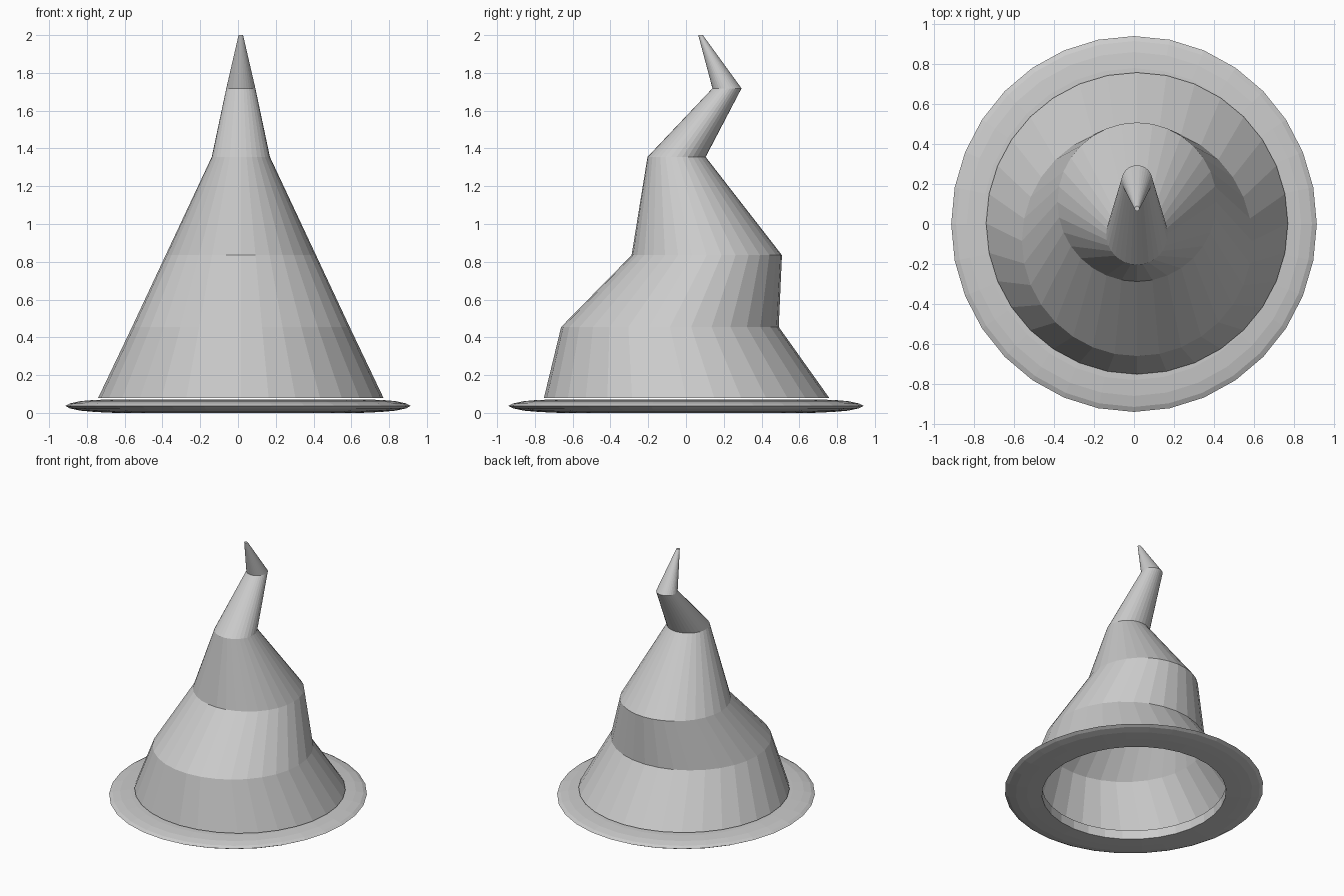
import bpy, bmesh
from math import cos, sin, tau

if "Cube" in bpy.data.objects:
    bpy.data.objects.remove(bpy.data.objects["Cube"])

SIDES = 32


def ring(bm, cx, cy, z, rx, ry):
    return [bm.verts.new((cx + rx * cos(tau * i / SIDES), cy + ry * sin(tau * i / SIDES), z))
            for i in range(SIDES)]


def bridge(bm, a, b):
    for i in range(SIDES):
        j = (i + 1) % SIDES
        bm.faces.new((a[i], a[j], b[j], b[i]))


def finish(bm, name):
    mesh = bpy.data.meshes.new(name)
    bm.to_mesh(mesh)
    bm.free()
    obj = bpy.data.objects.new(name, mesh)
    bpy.context.collection.objects.link(obj)
    return obj


# Crooked cone, open at the bottom: (centre y, z, radius)
bm = bmesh.new()
sections = [(0.003, 0.08, 0.755), (-0.085, 0.455, 0.576), (0.11, 0.835, 0.398),
            (-0.05, 1.355, 0.154), (0.217, 1.718, 0.077), (0.077, 2.0, 0.012)]
rings = [ring(bm, 0.015, y, z, r, r) for y, z, r in sections]
for a, b in zip(rings, rings[1:]):
    bridge(bm, a, b)
bm.faces.new(rings[-1])
finish(bm, "hat_cone")

# Thin brim with a tapered rounded rim, slightly narrower in x: (radius, z)
bm = bmesh.new()
lower = [(0.67, 0.003), (0.78, 0.005), (0.86, 0.012), (0.915, 0.024)]
profile = lower + [(0.94, 0.037)] + [(r, 0.074 - z) for r, z in reversed(lower)]
profile[0] = (0.67, 0.0)
rings = [ring(bm, 0, 0, z, r * 0.973, r) for r, z in profile]
for a, b in zip(rings, rings[1:] + rings[:1]):
    bridge(bm, a, b)
finish(bm, "hat_brim")
